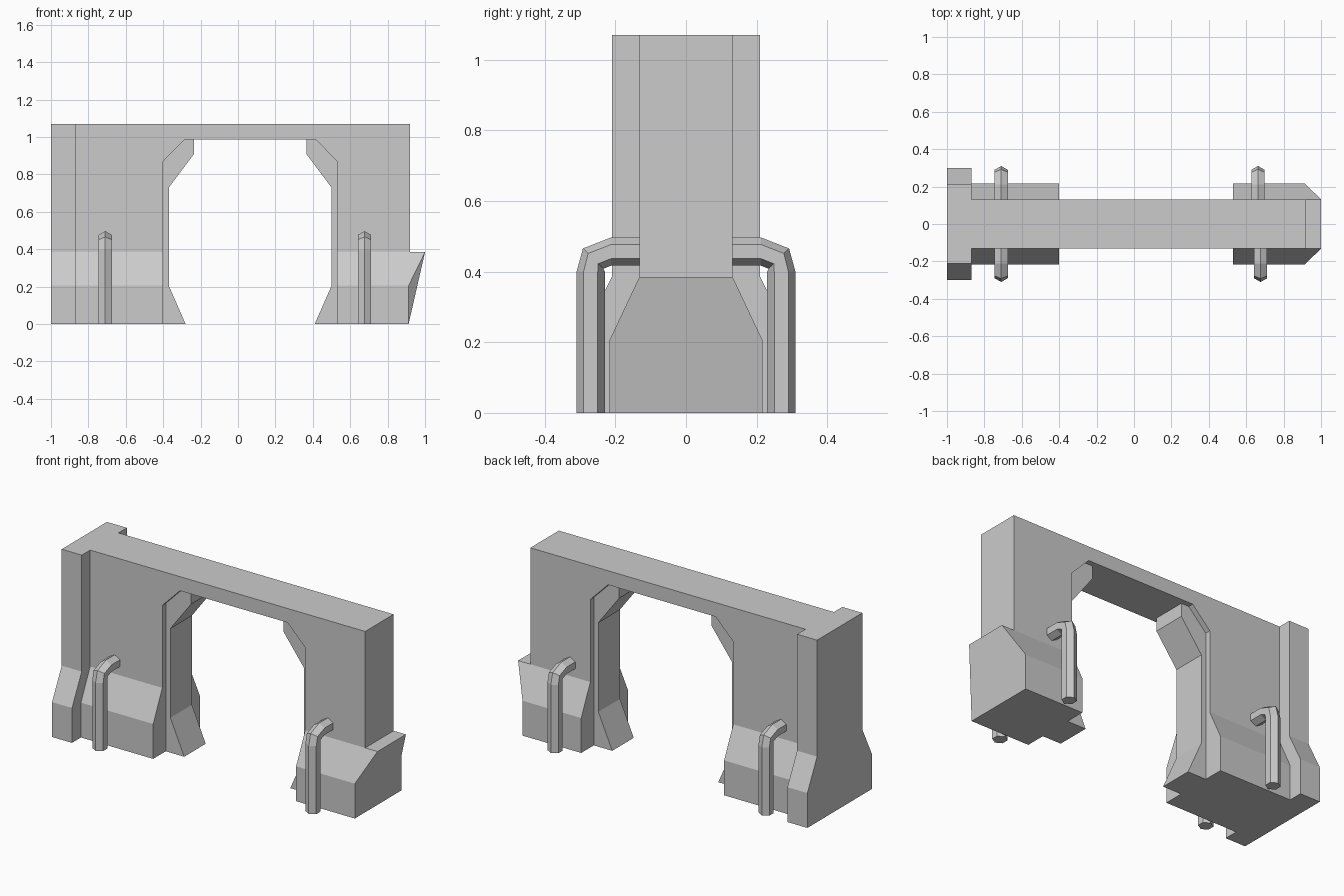
import bpy, bmesh
from mathutils import Vector

cube = bpy.data.objects.get("Cube")
if cube:
    bpy.data.objects.remove(cube, do_unlink=True)

grey = bpy.data.materials.new("concrete_grey")
grey.use_nodes = True
grey.diffuse_color = (0.6, 0.6, 0.6, 1)
grey.node_tree.nodes["Principled BSDF"].inputs["Base Color"].default_value = (0.6, 0.6, 0.6, 1)


def loft(name, rings):
    """Skin a list of matching point rings and cap both ends."""
    bm = bmesh.new()
    loops = [[bm.verts.new(p) for p in ring] for ring in rings]
    for a, b in zip(loops, loops[1:]):
        for i in range(len(a)):
            j = (i + 1) % len(a)
            bm.faces.new((a[i], a[j], b[j], b[i]))
    bm.faces.new(loops[0])
    bm.faces.new(loops[-1])
    bmesh.ops.recalc_face_normals(bm, faces=bm.faces)
    mesh = bpy.data.meshes.new(name)
    bm.to_mesh(mesh)
    bm.free()
    mesh.materials.append(grey)
    obj = bpy.data.objects.new(name, mesh)
    bpy.context.collection.objects.link(obj)
    return obj


def slab_xz(name, outline, half):
    """Extrude an x-z outline evenly to front and back."""
    return loft(name, [[(x, y, z) for x, z in outline] for y in (-half, half)])


def both_sides(half_profile):
    """Mirror a y-z half profile into a closed outline."""
    return half_profile + [(-y, z) for y, z in reversed(half_profile)]


WALL, TOP, FOOT, SHOULDER = 0.132, 1.07, 0.205, 0.385
MID = 0.065        # centre of the opening
JAMB = 0.465       # half width of the opening

# Wall and beam above the footings, with chamfered opening corners
arch = [(-JAMB, SHOULDER), (-JAMB, 0.87), (-0.35, 0.987),
        (0.35, 0.987), (JAMB, 0.87), (JAMB, SHOULDER)]
slab_xz("arch_wall",
        [(-0.87, SHOULDER)] + [(x + MID, z) for x, z in arch]
        + [(0.92, SHOULDER), (0.92, TOP), (-0.87, TOP)], WALL)

# End pier with a flared foot
pier = both_sides([(0.30, 0), (0.30, FOOT), (0.21, SHOULDER), (0.21, TOP)])
loft("end_pier", [[(x, y, z) for y, z in pier] for x in (-1, -0.87)])

# Footings; the outer end of the left one leans outwards at its top
footing = both_sides([(0.217, 0), (0.217, FOOT), (WALL, SHOULDER)])
loft("right_footing", [[(x, y, z) for y, z in footing] for x in (-0.87, MID - JAMB)])
loft("left_footing", [[(MID + JAMB, y, z) for y, z in footing],
                      [(1.0 if z > FOOT else 0.912, y, z) for y, z in footing]])

# Narrow jamb linings with a flared foot and an upper bracket
lining = [(JAMB, 0), (0.345, 0), (0.435, FOOT), (0.435, 0.73),
          (0.30, 0.91), (0.30, 0.987), (0.35, 0.987), (JAMB, 0.87)]
for side, sign in (("right", -1), ("left", 1)):
    slab_xz(side + "_jamb_lining", [(MID + sign * x, z) for x, z in lining], 0.10)

# Hexagonal bent pipes: (y, z) path points with their outward directions
path = [((0.13, 0.457), (0, 1)), ((0.212, 0.457), (0, 1)),
        ((0.263, 0.437), (0.72, 0.72)), ((0.27, 0.40), (1, 0)), ((0.27, 0), (1, 0))]
hexagon = [(0, 0.04), (0.035, 0.02), (0.035, -0.02),
           (0, -0.04), (-0.035, -0.02), (-0.035, 0.02)]


def pipe(name, x, sign):
    rings = []
    for point, out in path:
        ring = []
        for dx, d in hexagon:
            y, z = Vector(point) + d * Vector(out)
            ring.append((x + dx, sign * y, z))
        rings.append(ring)
    loft(name, rings)


for name, x, sign in (("right_front_pipe", -0.71, -1), ("right_back_pipe", -0.71, 1),
                      ("left_front_pipe", 0.677, -1), ("left_back_pipe", 0.663, 1)):
    pipe(name, x, sign)
